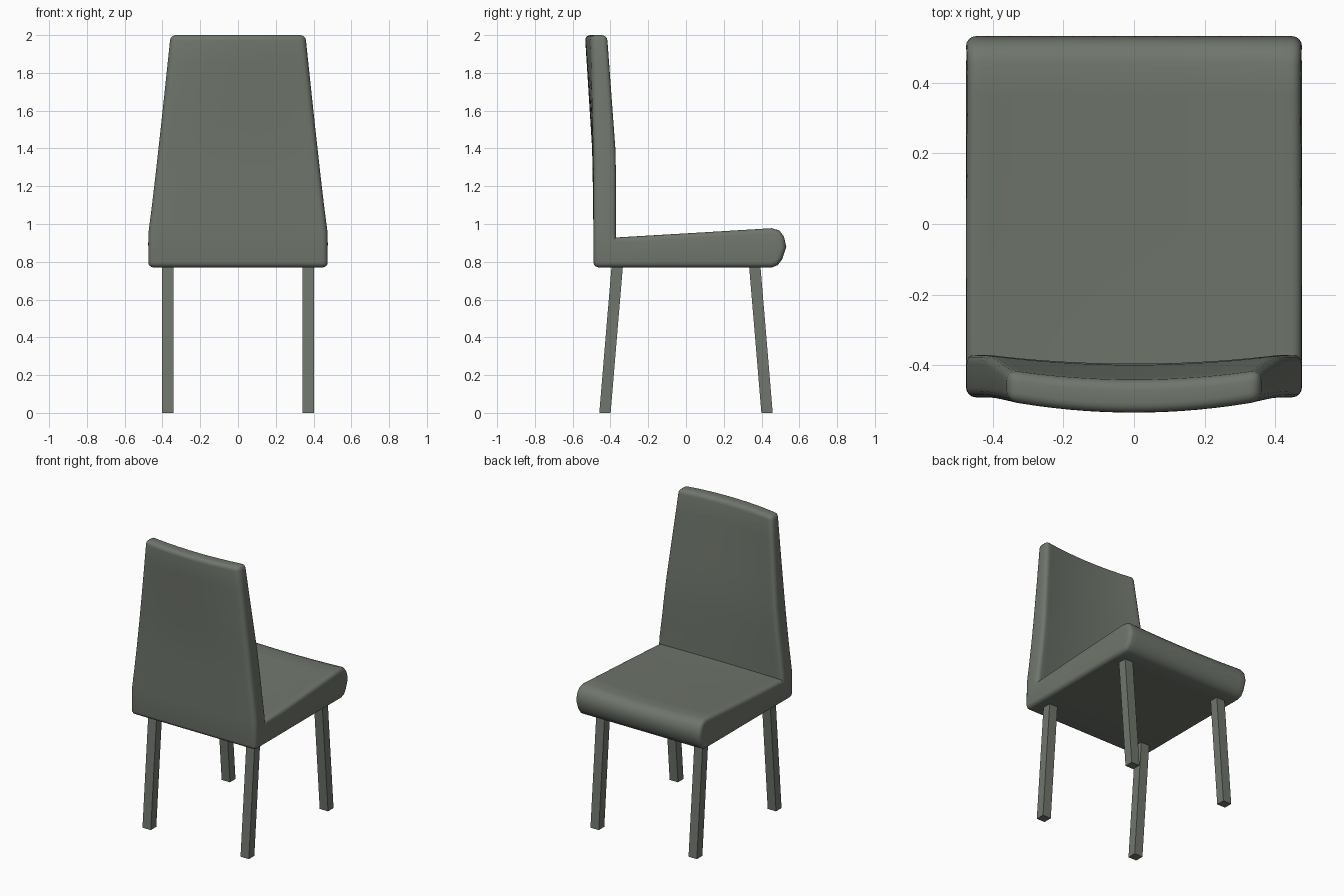
import bpy, bmesh, math

cube = bpy.data.objects.get("Cube")
if cube:
    bpy.data.objects.remove(cube, do_unlink=True)

COLOUR = (0.16, 0.18, 0.15, 1)
mat = bpy.data.materials.new("grey green upholstery")
mat.use_nodes = True
mat.diffuse_color = COLOUR
mat.node_tree.nodes["Principled BSDF"].inputs["Base Color"].default_value = COLOUR


def add_object(name, bm):
    bmesh.ops.recalc_face_normals(bm, faces=bm.faces)
    mesh = bpy.data.meshes.new(name)
    bm.to_mesh(mesh)
    bm.free()
    mesh.materials.append(mat)
    obj = bpy.data.objects.new(name, mesh)
    bpy.context.collection.objects.link(obj)
    return obj


def half_width(z):
    t = max(0, (z - 0.95) / 1.05)
    return 0.475 - 0.118 * t ** 0.92


# Side stations run down the backrest and out along the seat.
# Each holds outer (y, z, bow, dip) and inner (y, z, bow, dip).
stations = []
for z in (2.0, 1.85, 1.7, 1.55, 1.4, 1.25, 1.1, 0.96):
    t = max(0, (z - 1.35) / 0.65)
    bow = 0.03 * t + 0.004 * min(1, (z - 0.96) * 4)
    stations.append(((-0.49 - 0.011 * t, z, bow, 0),
                     (-0.367 - 0.047 * t, z, 0.028, 0)))
stations.append(((-0.49, 0.77, 0, 0), (-0.367, 0.93, 0.028, 0.012)))
for y in (-0.2, 0.0, 0.2, 0.36, 0.455):
    top = 0.93 + 0.06 * (y + 0.367)
    stations.append(((y, 0.77, 0, 0), (y, top, 0, 0.015)))
stations.append(((0.487, 0.783, 0, 0), (0.495, 0.966, 0, 0.012)))
stations.append(((0.51, 0.815, 0, 0), (0.518, 0.935, 0, 0.006)))
NOSE = (0.531, 0.88, 0, 0)

# Upholstered seat and backrest in one piece, lofted across the width
SLICES = 16
bm = bmesh.new()


def point(u, p):
    y, z, bow, dip = p
    k = 1 - u * u
    return bm.verts.new((u * half_width(z), y - bow * k, z - dip * k))


rings = []
for i in range(SLICES + 1):
    u = 2 * i / SLICES - 1
    loop = [s[0] for s in stations] + [NOSE] + [s[1] for s in reversed(stations)]
    rings.append([point(u, p) for p in loop])
n = len(rings[0])
for a, b in zip(rings, rings[1:]):
    for j in range(n):
        k = (j + 1) % n
        bm.faces.new((a[j], a[k], b[k], b[j]))
for ring in (rings[0], rings[-1]):
    m = len(stations)
    for j in range(m - 1):
        bm.faces.new((ring[j], ring[j + 1], ring[n - 2 - j], ring[n - 1 - j]))
    bm.faces.new((ring[m - 1], ring[m], ring[m + 1]))

# Round the convex corners, leaving the crease between seat and back
bmesh.ops.recalc_face_normals(bm, faces=bm.faces)
sharp = [e for e in bm.edges if e.calc_face_angle_signed() > math.radians(50)]
bmesh.ops.bevel(bm, geom=sharp, offset=0.028, segments=4, profile=0.5,
                affect='EDGES', clamp_overlap=False)
body = add_object("seat_and_backrest", bm)
bpy.context.view_layer.objects.active = body
body.select_set(True)
bpy.ops.object.shade_smooth_by_angle(angle=math.radians(40))
body.select_set(False)

# Square legs splayed towards the front and back
for side, sx in (("left", 1), ("right", -1)):
    for place, sy in (("front", -1), ("back", 1)):
        bm = bmesh.new()
        bmesh.ops.create_cube(bm, size=1)
        for v in bm.verts:
            top = v.co.z > 0
            v.co.x = sx * 0.372 + v.co.x * 0.063
            v.co.y = sy * (0.363 if top else 0.429) + v.co.y * 0.06
            v.co.z = 0.79 if top else 0
        add_object(f"{place}_{side}_leg", bm)
